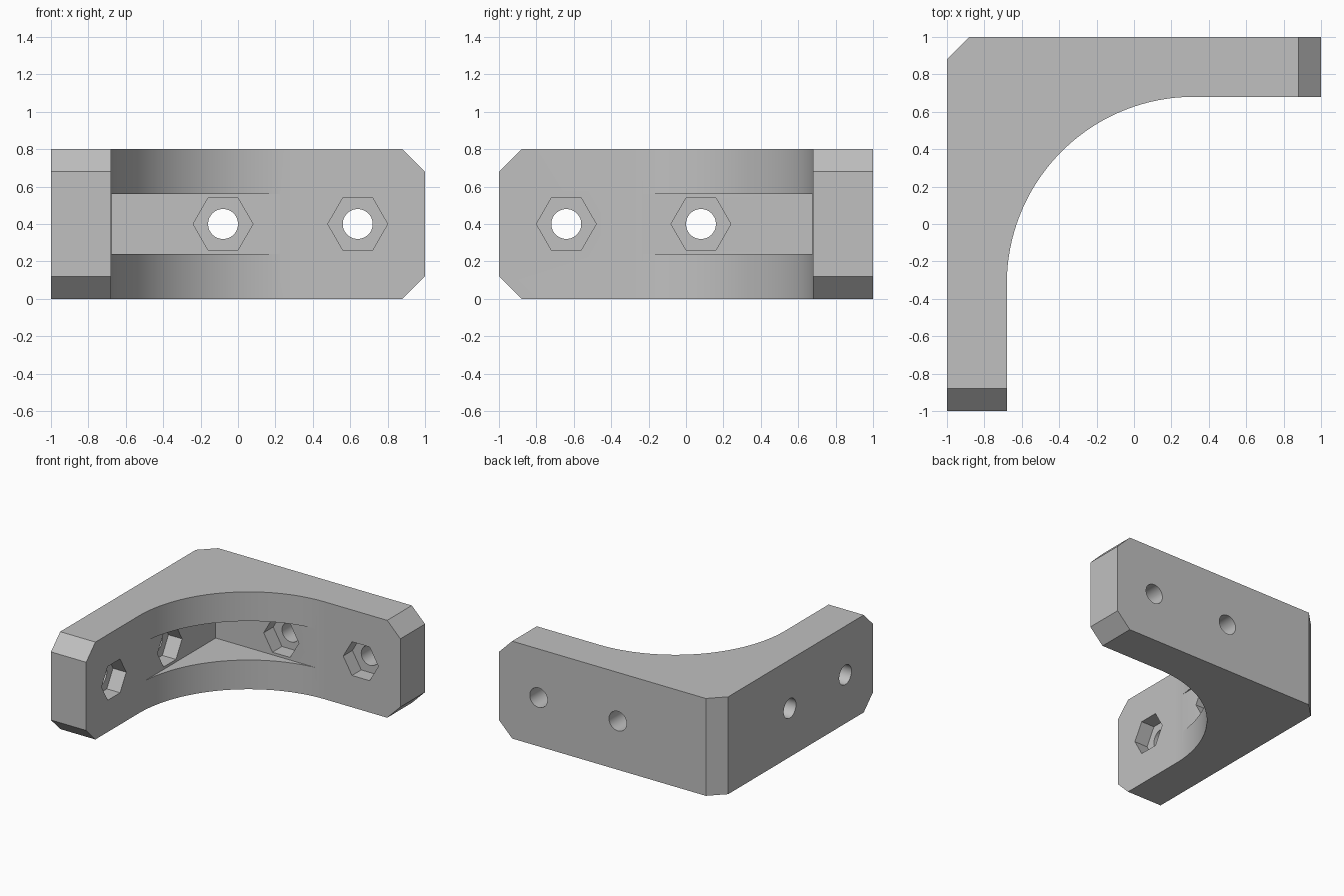
import bpy, bmesh
from math import sin, cos, pi
from mathutils import Matrix, Vector

cube = bpy.data.objects.get("Cube")
if cube:
    bpy.data.objects.remove(cube, do_unlink=True)

HEIGHT, INNER, CHAMFER = 0.8, 0.68, 0.12
SLOT_WALL = 0.676

grey = bpy.data.materials.new("matte grey")
grey.use_nodes = True
colour = (0.53, 0.53, 0.53, 1)
grey.diffuse_color = colour
grey.node_tree.nodes["Principled BSDF"].inputs["Base Color"].default_value = colour


def prism(name, outline, depth, matrix=Matrix(), bevel_rule=None):
    """Extrude a flat outline along local z, then place it with a matrix."""
    bm = bmesh.new()
    face = bm.faces.new([bm.verts.new((x, y, 0)) for x, y in outline])
    out = bmesh.ops.extrude_face_region(bm, geom=[face])
    top = [v for v in out["geom"] if isinstance(v, bmesh.types.BMVert)]
    bmesh.ops.translate(bm, verts=top, vec=(0, 0, depth))
    if bevel_rule:
        edges = [e for e in bm.edges if bevel_rule(*(v.co for v in e.verts))]
        bmesh.ops.bevel(bm, geom=edges, offset=CHAMFER, segments=1,
                        affect='EDGES', profile=0.5)
    bmesh.ops.transform(bm, matrix=matrix, verts=bm.verts)
    bmesh.ops.recalc_face_normals(bm, faces=bm.faces)
    mesh = bpy.data.meshes.new(name)
    bm.to_mesh(mesh)
    bm.free()
    obj = bpy.data.objects.new(name, mesh)
    bpy.context.collection.objects.link(obj)
    mesh.materials.append(grey)
    return obj


def ring(radius, sides):
    return [(radius * cos(2 * pi * i / sides), radius * sin(2 * pi * i / sides))
            for i in range(sides)]


def chamfered(a, b):
    """End edges of both arms and the outer upright corner."""
    near = lambda p, q: abs(p - q) < 1e-4
    level = near(a.z, b.z)
    arm_x = near(a.x, 1) and near(b.x, 1)
    arm_y = near(a.y, -1) and near(b.y, -1)
    corner = all(near(v.x, -1) and near(v.y, 1) for v in (a, b))
    return (level and (arm_x or arm_y)) or corner


# Corner bracket body with a rounded inside
STEPS = 64
arc = [(0.32 + cos(pi / 2 + pi / 2 * i / STEPS), -0.32 + sin(pi / 2 + pi / 2 * i / STEPS))
       for i in range(STEPS + 1)]
outline = [(-1, -1), (-1, 1), (1, 1), (1, INNER)] + arc + [(-INNER, -1)]
bracket = prism("corner_bracket", outline, HEIGHT, bevel_rule=chamfered)

# Slot behind the rounded inside
w = SLOT_WALL
cutters = [prism("slot_cutter", [(-w, -0.6), (0.6, -0.6), (0.6, w), (-w, w)], 0.32,
                 Matrix.Translation((0, 0, 0.24)))]

# Nut pockets and bolt holes, mirrored across the corner diagonal
upright = Matrix.Rotation(-pi / 2, 4, 'X')
swap = Matrix(((0, -1, 0, 0), (-1, 0, 0, 0), (0, 0, 1, 0), (0, 0, 0, 1)))
for side in (Matrix(), swap):
    for x in (-0.08, 0.64):
        place = side @ Matrix.Translation((x, 0.5, HEIGHT / 2)) @ upright
        cutters.append(prism("nut_pocket_cutter", ring(0.16, 6), 0.3, place))
        cutters.append(prism("bolt_hole_cutter", ring(0.08, 48), 0.6, place))

# Cut everything out of the body
bpy.context.view_layer.objects.active = bracket
bracket.select_set(True)
for cutter in cutters:
    cutter.hide_render = True
    mod = bracket.modifiers.new("cut", 'BOOLEAN')
    mod.operation, mod.solver, mod.object = 'DIFFERENCE', 'EXACT', cutter
    bpy.ops.object.modifier_apply(modifier=mod.name)
    bpy.data.objects.remove(cutter, do_unlink=True)

bpy.ops.object.shade_smooth_by_angle(angle=pi / 12)
